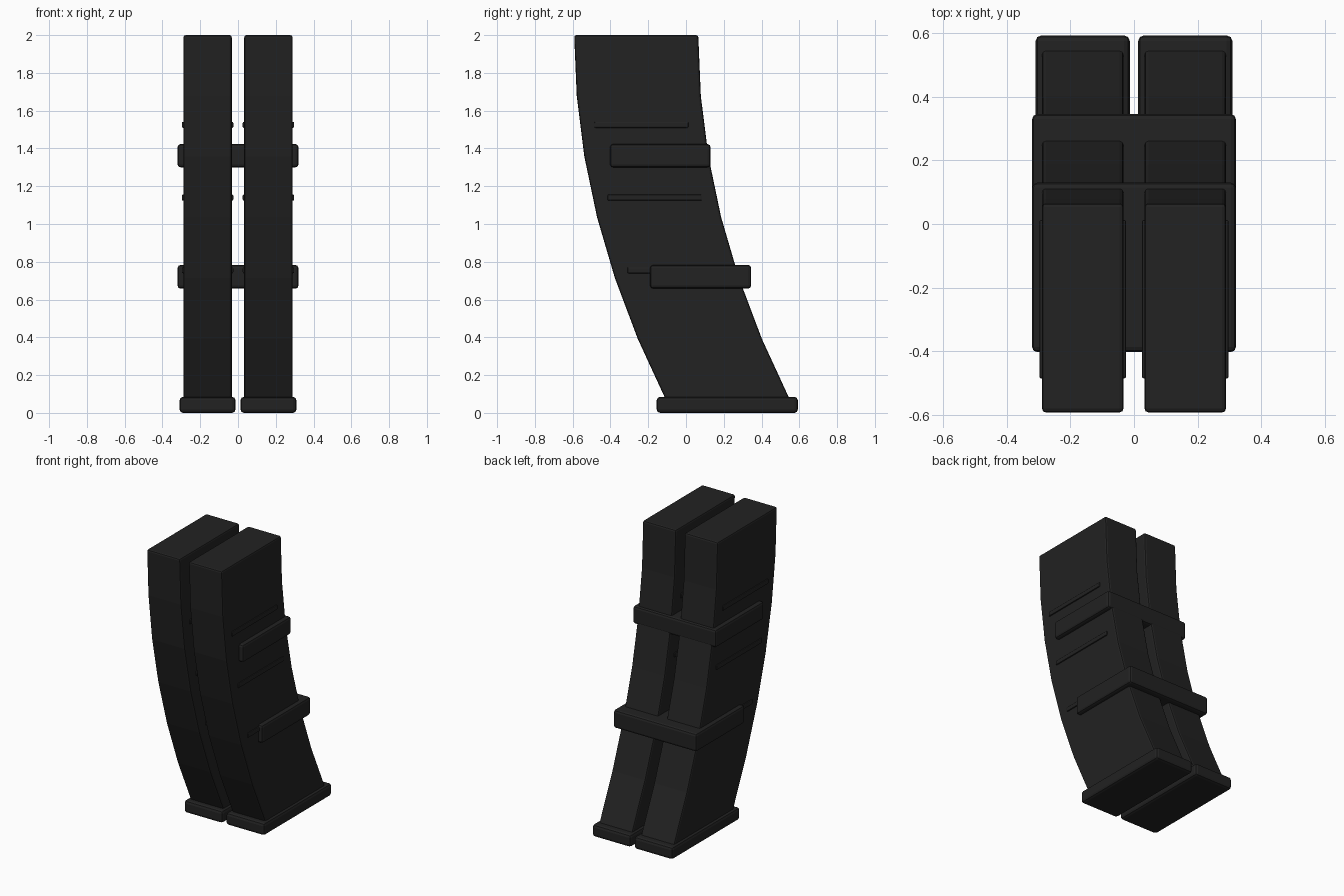
import bpy, bmesh

if "Cube" in bpy.data.objects:
    bpy.data.objects.remove(bpy.data.objects["Cube"])

mat = bpy.data.materials.new("matte black")
mat.diffuse_color = (0.016, 0.016, 0.016, 1)
mat.use_nodes = True
mat.node_tree.nodes["Principled BSDF"].inputs["Base Color"].default_value = mat.diffuse_color


def finish(name, bm, bevel, segments=2):
    """Turn a bmesh into a bevelled object with the shared material."""
    bmesh.ops.recalc_face_normals(bm, faces=bm.faces)
    me = bpy.data.meshes.new(name)
    bm.to_mesh(me)
    bm.free()
    me.materials.append(mat)
    ob = bpy.data.objects.new(name, me)
    bpy.context.collection.objects.link(ob)
    mod = ob.modifiers.new("soft_edges", 'BEVEL')
    mod.width = bevel
    mod.segments = segments
    mod.limit_method = 'ANGLE'
    mod.angle_limit = 0.6
    return ob


def box(name, x, y, z, bevel):
    """Box from (min, max) ranges on each axis."""
    bm = bmesh.new()
    bmesh.ops.create_cube(bm, size=1)
    for v in bm.verts:
        for i, (lo, hi) in enumerate((x, y, z)):
            v.co[i] = lo if v.co[i] < 0 else hi
    return finish(name, bm, bevel)


def curved_body(name, cx, half_width):
    """Rectangular section swept down a parabola in six steps."""
    bm = bmesh.new()
    rings = []
    for i in range(7):
        t = i / 6
        z, shift = 2.0 - 1.93 * t, 0.485 * t * t
        rings.append([bm.verts.new((cx + sx * half_width, y + shift, z))
                      for sx, y in ((-1, -0.592), (1, -0.592), (1, 0.065), (-1, 0.065))])
    for a, b in zip(rings, rings[1:]):
        for k in range(4):
            n = (k + 1) % 4
            bm.faces.new((a[k], a[n], b[n], b[k]))
    bm.faces.new(rings[0])
    bm.faces.new(rings[-1])
    return finish(name, bm, 0.012)


# two mirrored magazines, each with a floor plate and raised ribs
for side, cx in (("left", -0.161), ("right", 0.161)):
    curved_body(side + "_body", cx, 0.128)
    box(side + "_floor_plate", (cx - 0.148, cx + 0.148), (-0.155, 0.592), (0, 0.085), 0.018)
    for i, (y0, z) in enumerate(((-0.485, 1.525), (-0.415, 1.14), (-0.31, 0.755))):
        box(f"{side}_rib_{i + 1}", (cx - 0.136, cx + 0.136), (y0, y0 + 0.498),
            (z - 0.016, z + 0.016), 0.006)

# clamp bands joining the pair
box("upper_clamp", (-0.32, 0.32), (-0.402, 0.13), (1.30, 1.423), 0.016)
box("lower_clamp", (-0.32, 0.32), (-0.19, 0.345), (0.658, 0.783), 0.016)
